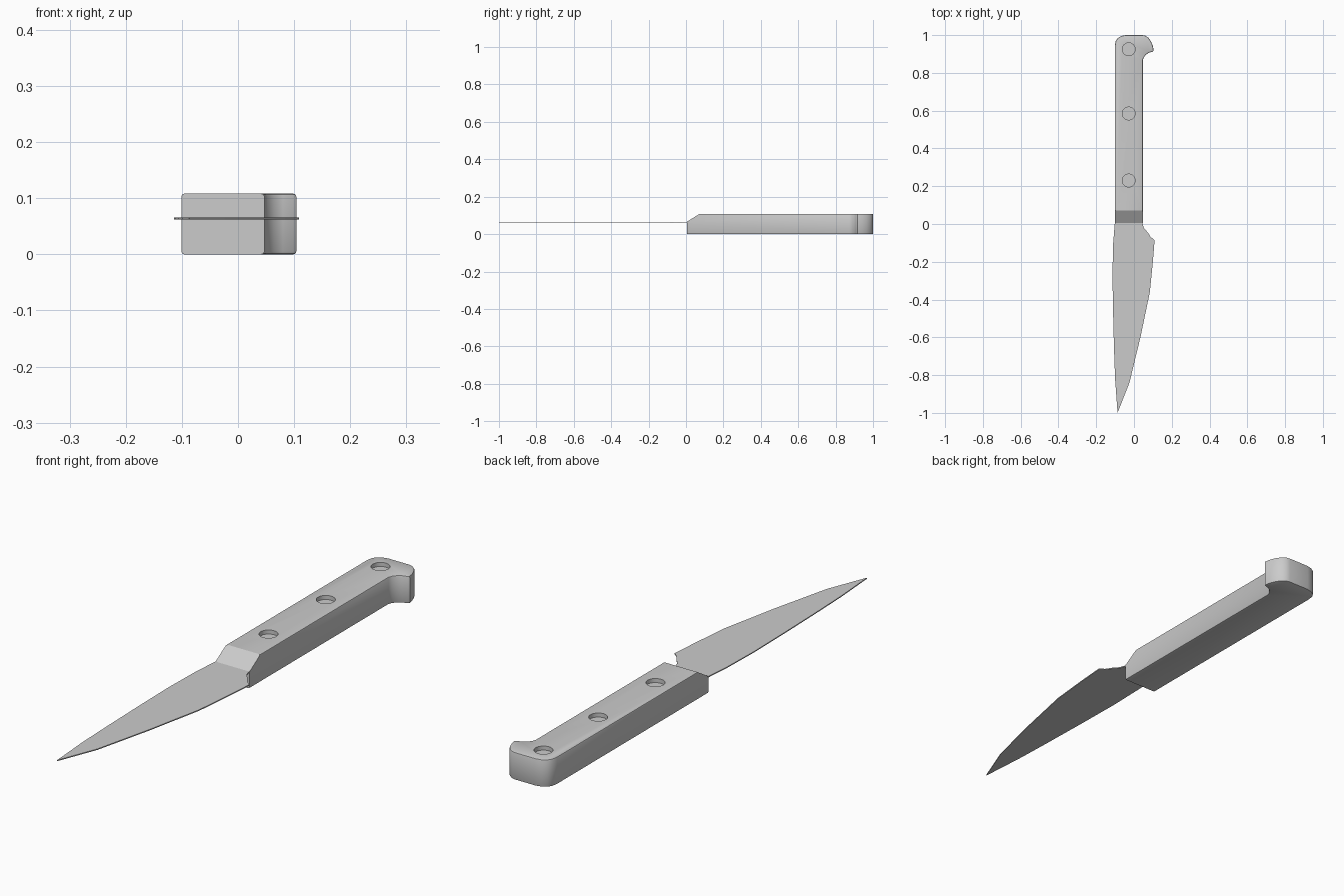
import bpy, bmesh
from mathutils import Vector

if "Cube" in bpy.data.objects:
    bpy.data.objects.remove(bpy.data.objects["Cube"])


def prism(name, outline, z0, z1, rim=0.0, cut=None):
    """Extrude an xy outline, bevel its top and bottom rims, optionally slice it."""
    bm = bmesh.new()
    base = bm.faces.new([bm.verts.new((x, y, z0)) for x, y in outline])
    top = bmesh.ops.extrude_face_region(bm, geom=[base], use_keep_orig=True)
    bmesh.ops.translate(bm, vec=(0, 0, z1 - z0),
                        verts=[g for g in top["geom"] if isinstance(g, bmesh.types.BMVert)])
    bmesh.ops.recalc_face_normals(bm, faces=bm.faces[:])
    if rim:
        edges = [e for e in bm.edges if abs(e.verts[0].co.z - e.verts[1].co.z) < 1e-6]
        bmesh.ops.bevel(bm, geom=edges, offset=rim, segments=2, profile=0.5, affect='EDGES')
    for co, no in cut or []:
        r = bmesh.ops.bisect_plane(bm, geom=bm.verts[:] + bm.edges[:] + bm.faces[:],
                                   plane_co=co, plane_no=no, clear_outer=True)
        rim_edges = [g for g in r["geom_cut"] if isinstance(g, bmesh.types.BMEdge)]
        bmesh.ops.contextual_create(bm, geom=rim_edges)
    bmesh.ops.recalc_face_normals(bm, faces=bm.faces[:])
    me = bpy.data.meshes.new(name)
    bm.to_mesh(me)
    bm.free()
    ob = bpy.data.objects.new(name, me)
    bpy.context.collection.objects.link(ob)
    return ob


def activate(ob):
    bpy.ops.object.select_all(action='DESELECT')
    ob.select_set(True)
    bpy.context.view_layer.objects.active = ob


# Handle with hooked pommel and a sloped front shoulder
handle_outline = [(-0.101, -0.03), (0.047, -0.03), (0.047, 0.868), (0.052, 0.882),
                  (0.064, 0.897), (0.08, 0.907), (0.098, 0.912), (0.104, 0.918),
                  (0.1, 0.942), (0.09, 0.966), (0.077, 0.985), (0.06, 0.997),
                  (0.045, 1.0), (-0.045, 1.0), (-0.068, 0.995), (-0.086, 0.984),
                  (-0.097, 0.967), (-0.101, 0.945)]
front_y = 0.005
slope = Vector((0, -(0.108 - 0.066), 0.072 - front_y))
handle = prism("handle", handle_outline, 0.0, 0.108, rim=0.005,
               cut=[((0, front_y, 0), (0, -1, 0)), ((0, 0.072, 0.108), slope)])

# Shallow round rivet recesses in the top face
for y in (0.23, 0.585, 0.925):
    bpy.ops.mesh.primitive_cylinder_add(vertices=32, radius=0.034, depth=0.04,
                                        location=(-0.028, y, 0.108 - 0.016 + 0.02))
    cutter = bpy.context.object
    cutter.name = "rivet_cutter"
    cutter.hide_render = True
    mod = handle.modifiers.new("recess", 'BOOLEAN')
    mod.operation, mod.solver, mod.object = 'DIFFERENCE', 'EXACT', cutter
    activate(handle)
    bpy.ops.object.modifier_apply(modifier=mod.name)
    bpy.data.objects.remove(cutter)

# Thin flat blade, its tang ending just inside the handle
blade_outline = [(-0.1, 0.03), (-0.102, 0.0), (-0.11, -0.1), (-0.114, -0.26), (-0.111, -0.45),
                 (-0.106, -0.65), (-0.1, -0.82), (-0.087, -1.0), (-0.024, -0.84),
                 (0.034, -0.6), (0.084, -0.36), (0.1, -0.2), (0.109, -0.085),
                 (0.088, -0.068), (0.073, -0.045), (0.053, -0.022), (0.046, 0.0), (0.045, 0.03)]
blade = prism("blade", blade_outline, 0.062, 0.066)

# Smooth curved sides, sharp rims
activate(handle)
bpy.ops.object.shade_smooth_by_angle(angle=0.5)
